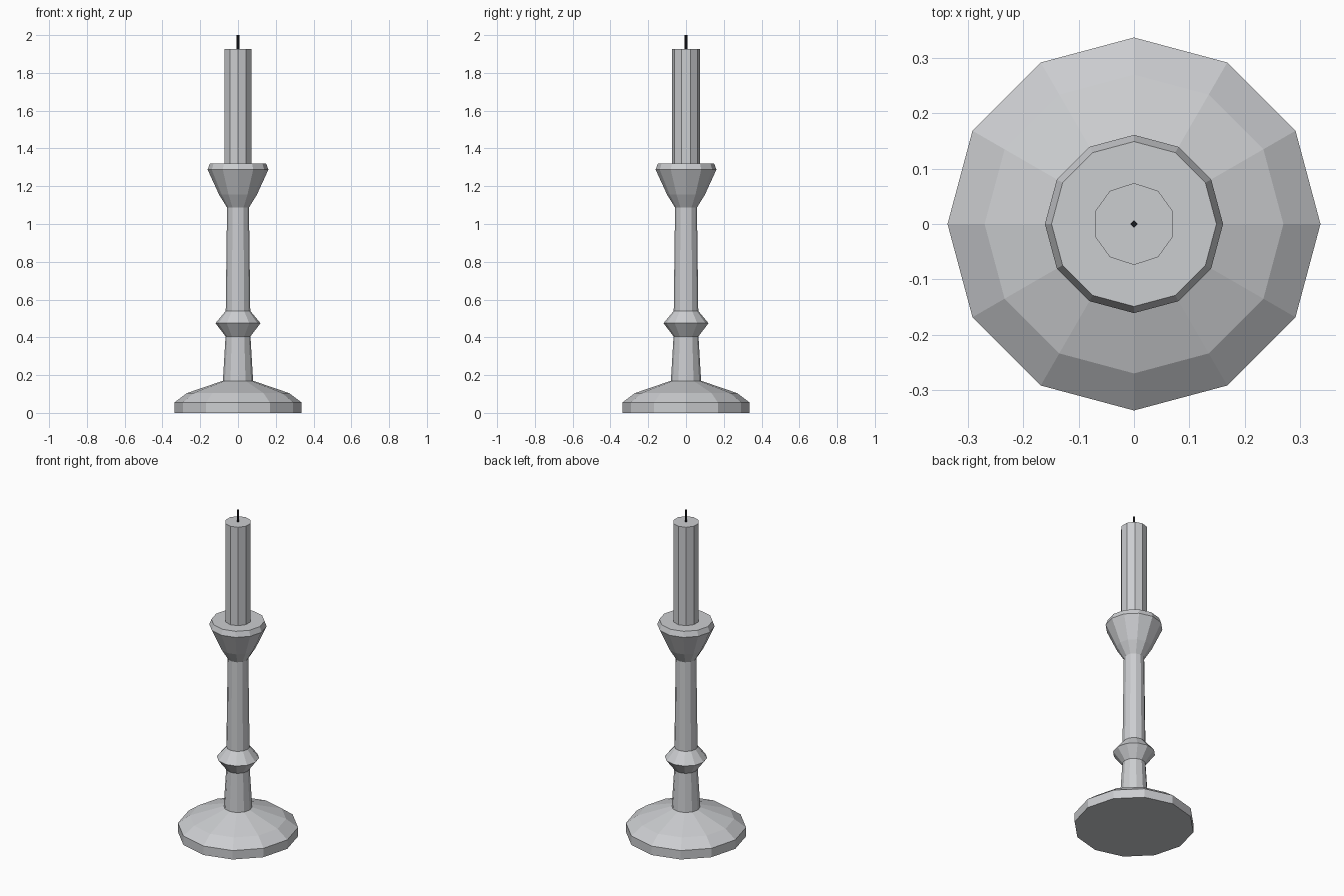
import bpy
import math

if "Cube" in bpy.data.objects:
    bpy.data.objects.remove(bpy.data.objects["Cube"])


def material(name, rgb):
    m = bpy.data.materials.new(name)
    m.diffuse_color = (*rgb, 1.0)
    m.use_nodes = True
    m.node_tree.nodes["Principled BSDF"].inputs["Base Color"].default_value = m.diffuse_color
    return m


def lathe(name, profile, sides, mat, start=0.0):
    """Revolve (radius, height) points into a closed faceted solid."""
    verts = [(r * math.cos(start + 2 * math.pi * i / sides),
              r * math.sin(start + 2 * math.pi * i / sides), z)
             for r, z in profile for i in range(sides)]
    faces = [tuple(reversed(range(sides)))]
    for k in range(len(profile) - 1):
        a, b = k * sides, (k + 1) * sides
        for i in range(sides):
            j = (i + 1) % sides
            faces.append((a + i, a + j, b + j, b + i))
    last = (len(profile) - 1) * sides
    faces.append(tuple(range(last, last + sides)))
    mesh = bpy.data.meshes.new(name)
    mesh.from_pydata(verts, [], faces)
    mesh.materials.append(mat)
    mesh.update()
    obj = bpy.data.objects.new(name, mesh)
    bpy.context.collection.objects.link(obj)
    return obj


grey = material("light grey", (0.6, 0.61, 0.63))
black = material("wick black", (0.01, 0.01, 0.012))

# Turned holder: foot, lower stem, knop, upper stem, cup
lathe("candle_holder", [
    (0.337, 0.0), (0.337, 0.055), (0.27, 0.105), (0.08, 0.17),
    (0.066, 0.405), (0.119, 0.475), (0.065, 0.54),
    (0.058, 1.087), (0.10, 1.155), (0.161, 1.288), (0.149, 1.32),
], 12, grey)

# Ten-sided candle standing in the cup
lathe("candle", [(0.074, 1.31), (0.074, 1.927)], 10, grey, math.pi / 2)

# Thin wick
lathe("wick", [(0.007, 1.92), (0.007, 2.0)], 4, black)
